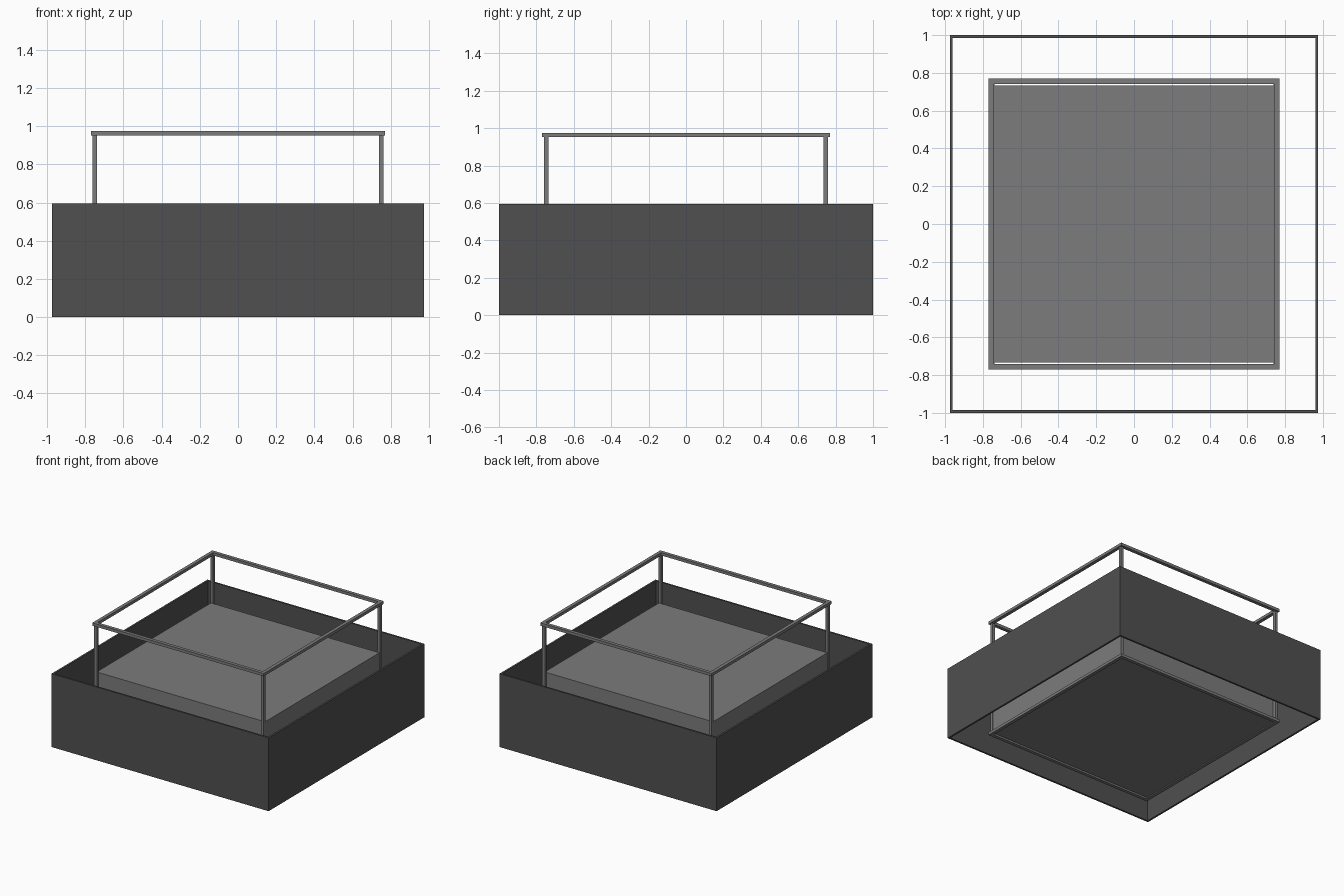
import bpy
import bmesh
from mathutils import Matrix, Vector

if "Cube" in bpy.data.objects:
    bpy.data.objects.remove(bpy.data.objects["Cube"], do_unlink=True)


def make_material(name, value):
    mat = bpy.data.materials.new(name)
    mat.use_nodes = True
    colour = (value, value, value, 1)
    mat.diffuse_color = colour
    mat.node_tree.nodes["Principled BSDF"].inputs["Base Color"].default_value = colour
    return mat


dark_grey = make_material("dark grey", 0.08)
mid_grey = make_material("mid grey", 0.2)


def add_box(bm, low, high):
    low, high = Vector(low), Vector(high)
    matrix = Matrix.Translation((low + high) / 2) @ Matrix.Diagonal((*(high - low), 1))
    bmesh.ops.create_cube(bm, size=1, matrix=matrix)


def finish(bm, name, mat):
    mesh = bpy.data.meshes.new(name)
    bm.to_mesh(mesh)
    bm.free()
    mesh.materials.append(mat)
    obj = bpy.data.objects.new(name, mesh)
    bpy.context.collection.objects.link(obj)
    return obj


def box(name, low, high, mat):
    bm = bmesh.new()
    add_box(bm, low, high)
    return finish(bm, name, mat)


def frame(name, half_x, half_y, wall, bottom, top, mat):
    """Rectangular ring: an open loop of faces thickened inwards."""
    bm = bmesh.new()
    add_box(bm, (-half_x, -half_y, bottom), (half_x, half_y, top))
    caps = [f for f in bm.faces if abs(f.normal.z) > 0.5]
    bmesh.ops.delete(bm, geom=caps, context='FACES_ONLY')
    obj = finish(bm, name, mat)
    solid = obj.modifiers.new("wall", 'SOLIDIFY')
    solid.thickness = wall
    solid.offset = -1
    solid.use_even_offset = True
    return obj


# Outer shell, open at top and bottom
frame("outer_shell", 0.975, 1.0, 0.015, 0, 0.595, dark_grey)

# Solid block inside
box("inner_block", (-0.757, -0.734, 0.008), (0.757, 0.734, 0.566), mid_grey)

# Frame rails around the block
frame("bottom_rail", 0.77, 0.77, 0.028, 0, 0.022, mid_grey)
frame("top_rail", 0.77, 0.77, 0.028, 0.952, 0.975, mid_grey)

# Corner posts
for side, sx in (("left", 1), ("right", -1)):
    for end, sy in (("front", -1), ("back", 1)):
        x, y, r = 0.75 * sx, 0.746 * sy, 0.012
        box(f"{end}_{side}_post", (x - r, y - r, 0.02), (x + r, y + r, 0.954), mid_grey)
